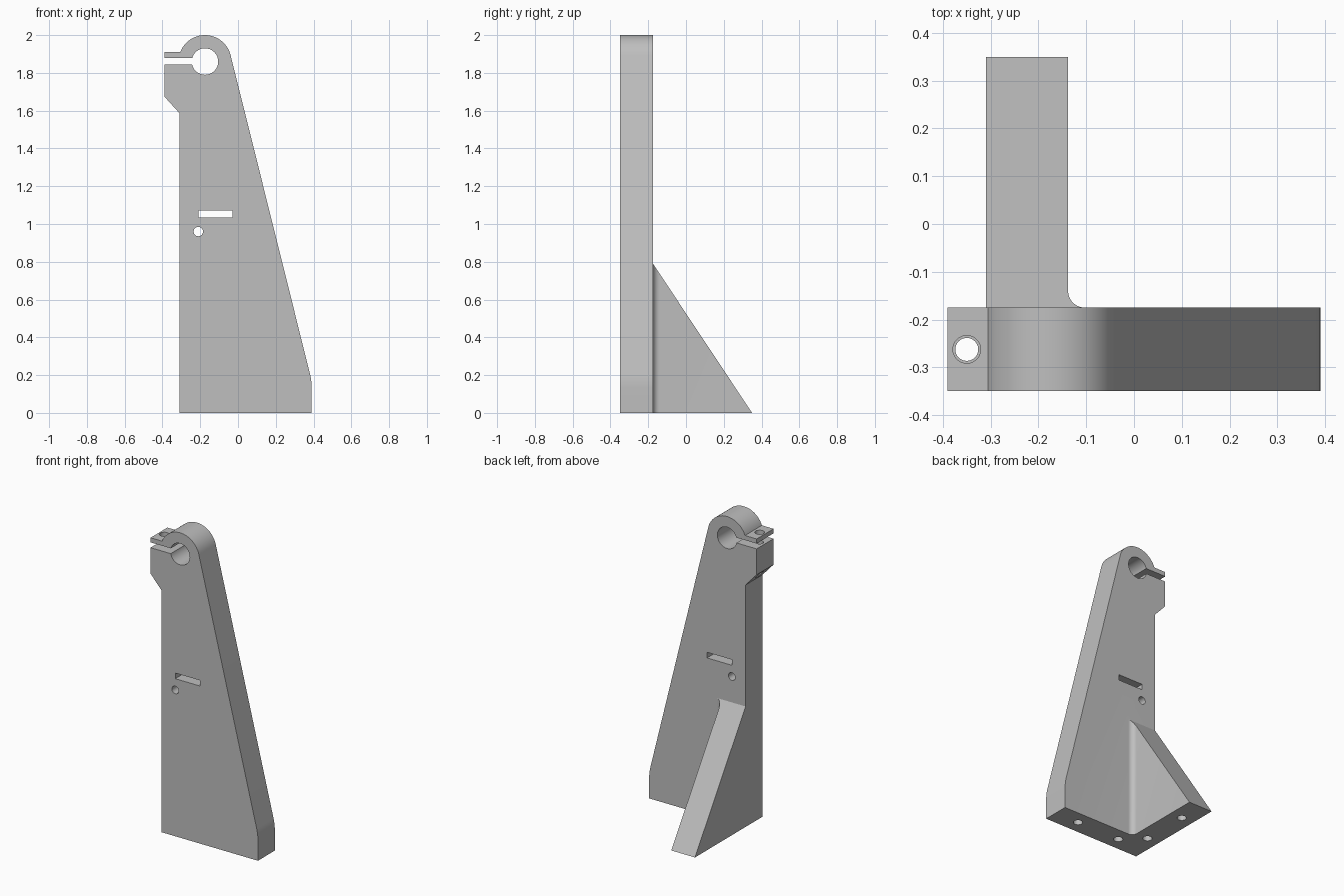
import bpy, bmesh, math
from mathutils import Matrix

FRONT, BACK = -0.35, -0.175      # plate faces
MID = (FRONT + BACK) / 2
RIGHT = -0.31                    # straight side of the plate

if "Cube" in bpy.data.objects:
    bpy.data.objects.remove(bpy.data.objects["Cube"])

grey = bpy.data.materials.new("plain grey")
grey.use_nodes = True
colour = (0.52, 0.52, 0.52, 1)
grey.diffuse_color = colour
grey.node_tree.nodes["Principled BSDF"].inputs["Base Color"].default_value = colour


def arc(cx, cy, r, start, end, n):
    """Points on an arc, angles in degrees."""
    angles = [math.radians(start + (end - start) * i / n) for i in range(n + 1)]
    return [(cx + r * math.cos(a), cy + r * math.sin(a)) for a in angles]


def make_object(name, bm):
    bmesh.ops.recalc_face_normals(bm, faces=bm.faces)
    mesh = bpy.data.meshes.new(name)
    bm.to_mesh(mesh)
    bm.free()
    mesh.materials.append(grey)
    obj = bpy.data.objects.new(name, mesh)
    bpy.context.collection.objects.link(obj)
    return obj


def prism(points, move):
    """Extrude a polygon; move() relocates the far end of each vertex."""
    bm = bmesh.new()
    face = bm.faces.new([bm.verts.new(p) for p in points])
    new = bmesh.ops.extrude_face_region(bm, geom=[face], use_keep_orig=True)["geom"]
    for v in new:
        if isinstance(v, bmesh.types.BMVert):
            move(v.co)
    bmesh.ops.remove_doubles(bm, verts=bm.verts, dist=1e-5)
    return bm


def combine(body, tool, operation):
    """Apply a boolean and remove the tool object."""
    mod = body.modifiers.new("combine", 'BOOLEAN')
    mod.object, mod.operation, mod.solver = tool, operation, 'EXACT'
    bpy.context.view_layer.objects.active = body
    bpy.ops.object.modifier_apply(modifier=mod.name)
    bpy.data.objects.remove(tool)


def drill(body, x, y, z, r, length, along_y=False):
    bm = bmesh.new()
    turn = Matrix.Rotation(math.pi / 2, 4, 'X') if along_y else Matrix()
    bmesh.ops.create_cone(bm, cap_ends=True, segments=32, radius1=r, radius2=r,
                          depth=length, matrix=Matrix.Translation((x, y, z)) @ turn)
    combine(body, make_object("drill", bm), 'DIFFERENCE')


# Upright plate with split clamp bore
BX, BZ, BORE = -0.175, 1.86, 0.07
slope = math.degrees(math.atan(0.25))
outline = [(RIGHT, 0), (0.39, 0)]
outline += arc(0.06, 0.13, 0.33, 0, slope, 8)
outline += arc(BX, BZ, 0.14, slope, 159, 40)
outline += [(-0.39, 1.91), (-0.39, 1.88)]
outline += arc(BX, BZ, BORE, 163.4, -167.6, 56)
outline += [(-0.39, 1.845), (-0.39, 1.675), (RIGHT, 1.587)]


def to_back(co):
    co.y = BACK


bracket = make_object("clamp_bracket",
                      prism([(x, FRONT, z) for x, z in outline], to_back))

# Sloping rear gusset with a filleted inner corner
TIP, TOP = 0.35, 0.79
foot = [(RIGHT, BACK), (RIGHT, TIP), (-0.138, TIP)]
foot += arc(-0.103, -0.14, 0.035, 180, 270, 10)


def to_slope(co):
    co.z = TOP * (TIP - co.y) / (TIP - BACK)


gusset = make_object("gusset", prism([(x, y, 0) for x, y in foot], to_slope))
combine(bracket, gusset, 'UNION')

# Rectangular slot through the plate
bm = bmesh.new()
bmesh.ops.create_cube(bm, size=1, matrix=Matrix.Translation((-0.12, MID, 1.052))
                      @ Matrix.Diagonal((0.18, 0.4, 0.037, 1)))
combine(bracket, make_object("slot", bm), 'DIFFERENCE')

# Small hole through the plate, then the stepped clamp screw hole
drill(bracket, -0.21, MID, 0.96, 0.025, 0.4, along_y=True)
drill(bracket, -0.35, MID, 1.92, 0.029, 0.12)
drill(bracket, -0.35, MID, 1.69, 0.024, 0.36)

# Blind mounting holes in the underside
for x, y in ((0.216, MID), (-0.097, MID), (-0.224, -0.143), (-0.224, 0.176)):
    drill(bracket, x, y, 0.05, 0.028, 0.24)

bpy.ops.object.select_all(action='DESELECT')
bracket.select_set(True)
bpy.context.view_layer.objects.active = bracket
bpy.ops.object.shade_smooth_by_angle(angle=math.radians(30))
